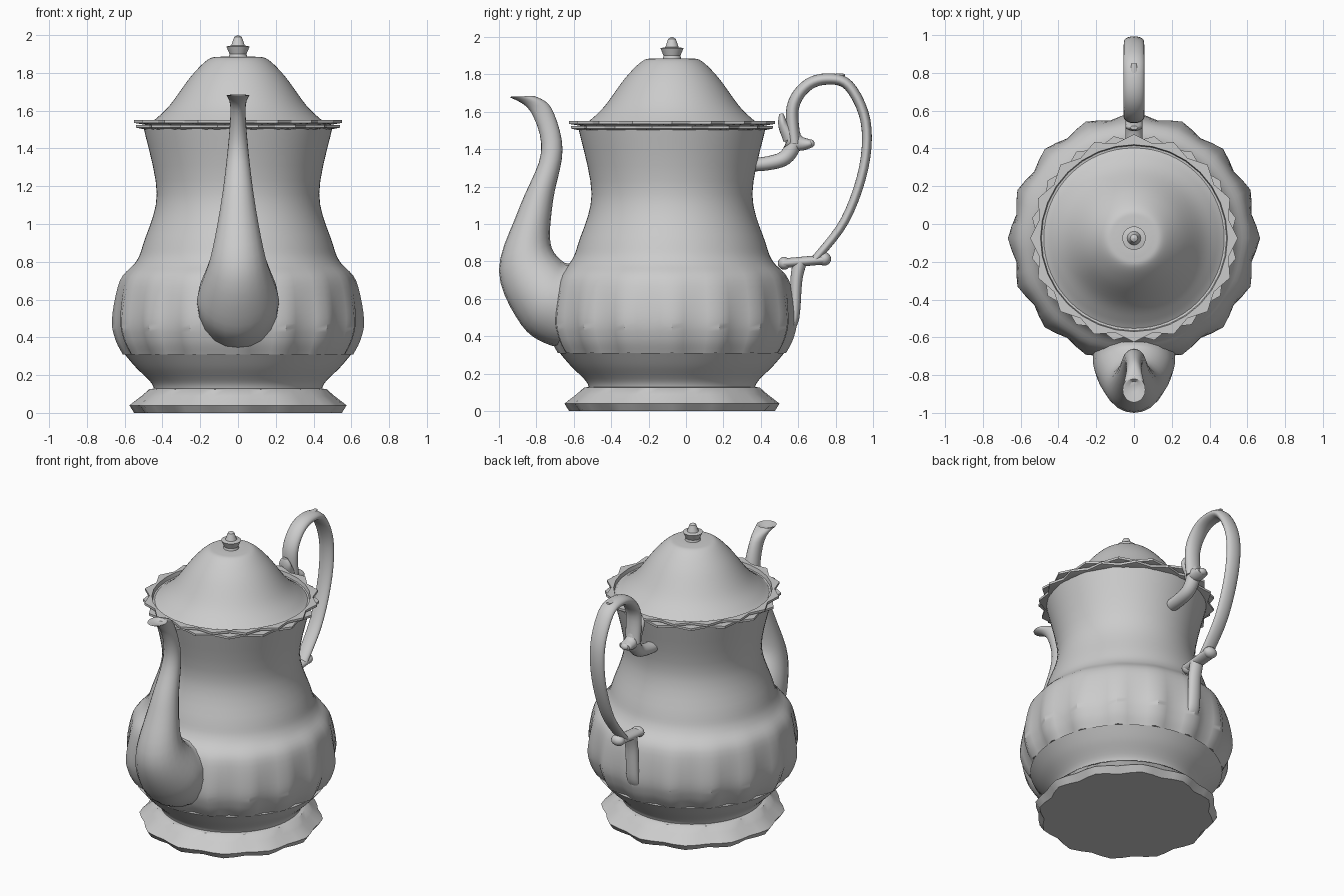
import bpy, bmesh, math
from mathutils import Vector

if "Cube" in bpy.data.objects:
    bpy.data.objects.remove(bpy.data.objects["Cube"], do_unlink=True)

metal = bpy.data.materials.new("satin grey")
metal.use_nodes = True
grey = (.6, .6, .6, 1)
metal.diffuse_color = grey
metal.node_tree.nodes["Principled BSDF"].inputs["Base Color"].default_value = grey

# The pot's axis sits slightly forward of the origin
axis_y = -.075


def catmull(before, start, end, after, t):
    """One coordinate of a curve running from start to end."""
    slope_in = (end - before) / 2
    slope_out = (after - start) / 2
    rise = end - start
    bend = 3 * rise - 2 * slope_in - slope_out
    twist = slope_in + slope_out - 2 * rise
    return start + t * (slope_in + t * (bend + t * twist))


def smooth_points(points, steps=5):
    """Run a smooth curve through tuples of any length."""
    padded = [points[0], *points, points[-1]]
    curve = []
    for group in zip(padded, padded[1:], padded[2:], padded[3:]):
        for step in range(steps):
            curve.append(tuple(catmull(*values, step / steps) for values in zip(*group)))
    return curve + [points[-1]]


def finish(name, bm, sharp_angle):
    """Turn a bmesh into a shaded object in the shared material."""
    bmesh.ops.recalc_face_normals(bm, faces=bm.faces)
    mesh = bpy.data.meshes.new(name)
    bm.to_mesh(mesh)
    bm.free()
    mesh.materials.append(metal)
    part = bpy.data.objects.new(name, mesh)
    bpy.context.collection.objects.link(part)
    bpy.ops.object.select_all(action='DESELECT')
    part.select_set(True)
    bpy.context.view_layer.objects.active = part
    bpy.ops.object.shade_smooth_by_angle(angle=math.radians(sharp_angle))


def skin(name, rings, sharp_angle=35):
    """Bridge a stack of equal rings and close both ends."""
    bm = bmesh.new()
    loops = [[bm.verts.new(point) for point in ring] for ring in rings]
    for low, high in zip(loops, loops[1:]):
        for i in range(len(low)):
            bm.faces.new((low[i - 1], low[i], high[i], high[i - 1]))
    bm.faces.new(loops[0])
    bm.faces.new(loops[-1])
    finish(name, bm, sharp_angle)


def plain(radius, height):
    return 0


def lathe(name, profile, depth=plain, lobes=16, segments=64, phase=0, sharp_angle=35):
    """Revolve (radius, height) points, scalloped by the depth rule."""
    rings = []
    for radius, height in profile:
        ring = []
        for i in range(segments):
            angle = math.tau * i / segments
            dip = (1 - math.cos(lobes * (angle - phase))) / 2
            reach = radius - depth(radius, height) * dip
            ring.append((reach * math.cos(angle), axis_y + reach * math.sin(angle), height))
        rings.append(ring)
    skin(name, rings, sharp_angle)


def ellipse(centre, arm, width, sides=20):
    """A ring spanned by an arm in the middle plane and a width in x."""
    side = Vector((width, 0, 0))
    angles = [math.tau * i / sides for i in range(sides)]
    return [centre + arm * math.cos(a) + side * math.sin(a) for a in angles]


def tube(name, path, start, end, width=.045):
    """Sweep a tapering oval along (y, z) points in the middle plane."""
    points = [Vector((0, y, z)) for y, z in smooth_points(path)]
    last = len(points) - 1
    rings = []
    for i, point in enumerate(points):
        along = (points[min(i + 1, last)] - points[max(i - 1, 0)]).normalized()
        thickness = start + (end - start) * i / last
        across = Vector((0, -along.z, along.y)) * thickness
        rings.append(ellipse(point, across, min(width, thickness * 2)))
    skin(name, rings, 45)


def scroll_end(name, y, z, radius):
    """Rounded knob finishing a scroll of the handle."""
    bm = bmesh.new()
    bmesh.ops.create_uvsphere(bm, u_segments=16, v_segments=10, radius=radius)
    bmesh.ops.scale(bm, vec=(1.3, 1, 1), verts=bm.verts)
    bmesh.ops.translate(bm, vec=(0, y, z), verts=bm.verts)
    finish(name, bm, 45)


# Scalloped foot, fading to a round top
lathe("foot", [(.55, 0), (.575, .04), (.51, .09), (.47, .125), (.44, .13)],
      depth=lambda radius, height: .27 * (.13 - height), lobes=12, segments=48)

# Waist between foot and belly
lathe("waist", smooth_points([(.44, .11), (.46, .16), (.54, .24), (.6, .31)]))

# Lobed belly flowing into the round neck
lathe("body", smooth_points([(.61, .31), (.65, .39), (.667, .5), (.625, .7), (.54, .8),
                             (.5, .9), (.43, 1.16), (.5, 1.51)]),
      depth=lambda radius, height: .035 * min(1, max(0, (.8 - height) * 3)))

# Two pointed rim layers, the lower one turned by half a lobe
for name, bottom, turn in (("lower_rim", 1.5, math.pi / 16), ("upper_rim", 1.525, 0)):
    top = bottom + .025
    lathe(name, [(.49, bottom), (.55, bottom + .01), (.55, top), (.495, top), (.49, bottom)],
          depth=lambda radius, height: .04 if radius > .5 else 0,
          segments=32, phase=turn, sharp_angle=20)

# Lid and knob
lathe("lid", smooth_points([(.485, 1.52), (.44, 1.553), (.36, 1.63), (.25, 1.78),
                            (.16, 1.87), (.1, 1.885), (.01, 1.885)]))
lathe("knob", [(.05, 1.88), (.045, 1.9), (.062, 1.94), (.036, 1.945), (.02, 1.99),
               (.002, 2)], segments=32)

# Spout: bulbous root, S-curve and flared lip, as (outer y, z, inner y, z, width)
spout_sections = smooth_points([
    (-.55, .34, -.5, .78, .2), (-.72, .35, -.6, .79, .215), (-.88, .46, -.66, .8, .21),
    (-1, .75, -.725, .9, .145), (-.89, 1.09, -.71, 1.13, .09),
    (-.775, 1.38, -.66, 1.4, .055), (-.83, 1.6, -.72, 1.62, .04),
    (-.945, 1.68, -.81, 1.685, .06)])
spout_rings = []
for outer_y, outer_z, inner_y, inner_z, width in spout_sections:
    outer, inner = Vector((0, outer_y, outer_z)), Vector((0, inner_y, inner_z))
    spout_rings.append(ellipse((outer + inner) / 2, (outer - inner) / 2, width))
# Shallow hollow inside the lip
lip_centre = sum(spout_rings[-1], Vector()) / len(spout_rings[-1])
hollow = lip_centre + Vector((0, .03, -.03))
spout_rings.append([point.lerp(lip_centre, .15) for point in spout_rings[-1]])
spout_rings.append([point.lerp(hollow, .5) for point in spout_rings[-1]])
skin("spout", spout_rings, 45)

# Handle: main loop and thumb leaf
tube("handle_loop", [(.58, 1.43), (.57, 1.62), (.64, 1.735), (.75, 1.775), (.87, 1.74),
                     (.96, 1.55), (.95, 1.3), (.85, 1.02), (.69, .81)],
     start=.035, end=.022, width=.055)
tube("thumb_leaf", [(.7, 1.77), (.78, 1.79), (.85, 1.797)], start=.018, end=.006)

# Handle: upper arm with two scroll spurs
tube("upper_arm", [(.33, 1.315), (.44, 1.325), (.53, 1.355), (.575, 1.43), (.56, 1.5)],
     start=.035, end=.045)
tube("upper_spur_back", [(.55, 1.46), (.61, 1.43), (.67, 1.43)], start=.06, end=.02)
tube("upper_spur_front", [(.56, 1.46), (.52, 1.53), (.51, 1.59)], start=.045, end=.01)
scroll_end("upper_scroll_end", .665, 1.43, .023)

# Handle: lower bracket, its scroll ends and the leg
tube("lower_bracket", [(.52, .79), (.63, .8), (.745, .81)], start=.026, end=.026)
scroll_end("lower_scroll_end_front", .525, .79, .034)
scroll_end("lower_scroll_end_back", .74, .813, .036)
tube("lower_leg", [(.61, .8), (.59, .7), (.58, .5), (.55, .43)], start=.038, end=.02)
